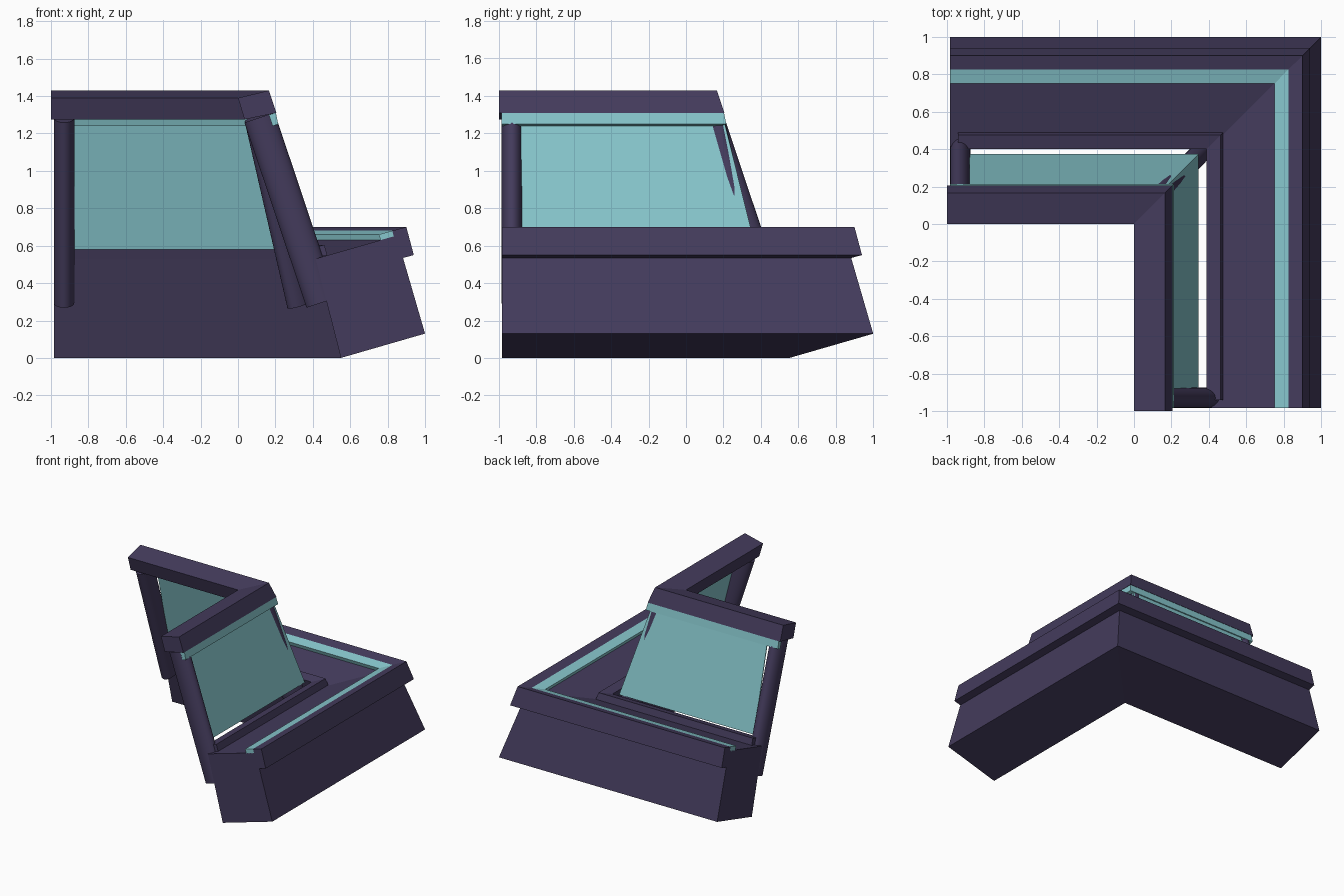
import bpy
import bmesh
from mathutils import Matrix, Vector

if "Cube" in bpy.data.objects:
    bpy.data.objects.remove(bpy.data.objects["Cube"], do_unlink=True)


def make_material(name, rgb):
    mat = bpy.data.materials.new(name)
    mat.use_nodes = True
    mat.diffuse_color = (*rgb, 1)
    mat.node_tree.nodes["Principled BSDF"].inputs["Base Color"].default_value = (*rgb, 1)
    return mat


purple = make_material("dark_purple", (0.057, 0.044, 0.107))
teal = make_material("pale_teal", (0.24, 0.565, 0.605))


def add_object(name, bm, mat):
    bmesh.ops.recalc_face_normals(bm, faces=bm.faces)
    mesh = bpy.data.meshes.new(name)
    bm.to_mesh(mesh)
    bm.free()
    mesh.materials.append(mat)
    obj = bpy.data.objects.new(name, mesh)
    bpy.context.collection.objects.link(obj)
    return obj


def corner_sweep(name, profile, end, mat, shift=0):
    """Sweep an (outward, height) profile along two arms with a mitred corner."""
    bm = bmesh.new()
    rings = [
        [bm.verts.new((u + shift, end, z)) for u, z in profile],
        [bm.verts.new((u + shift, u, z)) for u, z in profile],
        [bm.verts.new((end, u, z)) for u, z in profile],
    ]
    n = len(profile)
    for a, b in zip(rings, rings[1:]):
        for i in range(n):
            j = (i + 1) % n
            bm.faces.new((a[i], a[j], b[j], b[i]))
    bm.faces.new(rings[0])
    bm.faces.new(rings[-1])
    return add_object(name, bm, mat)


def pillar(name, bottom, top, side):
    """Leaning oval post; side is the horizontal direction across the lean."""
    bottom, top, side = Vector(bottom), Vector(top), Vector(side).normalized()
    axis = top - bottom
    depth = axis.cross(side).normalized()
    basis = Matrix((side * 0.055, depth * 0.085, axis)).transposed().to_4x4()
    bm = bmesh.new()
    bmesh.ops.create_cone(bm, cap_ends=True, segments=32, radius1=1, radius2=1, depth=1)
    bm.transform(Matrix.Translation((bottom + top) / 2) @ basis)
    obj = add_object(name, bm, purple)
    bpy.ops.object.select_all(action="DESELECT")
    obj.select_set(True)
    bpy.context.view_layer.objects.active = obj
    bpy.ops.object.shade_smooth_by_angle()


# Lower wall with its sloping floor, outer rim and inner lip
corner_sweep("base_wall", [(0.55, 0), (1, 0.13), (0.875, 0.56), (0.85, 0.655), (0.415, 0.53)], -0.983, purple)
corner_sweep("outer_rim", [(0.825, 0.68), (0.9, 0.7), (0.94, 0.55), (0.865, 0.53)], -0.983, purple)
corner_sweep("inner_lip", [(0.415, 0.53), (0.4, 0.585), (0.475, 0.605), (0.49, 0.55)], -0.94, purple, -0.013)
corner_sweep("rim_light_strip", [(0.765, 0.625), (0.752, 0.66), (0.825, 0.68), (0.838, 0.645)], -0.983, teal)

# Leaning glass and the top rail
corner_sweep("glass", [(0.19, 1.29), (0.198, 1.29), (0.374, 0.58), (0.366, 0.58)], -0.88, teal, -0.028)
corner_sweep("top_rail", [(0, 1.39), (0.165, 1.43), (0.205, 1.31), (0.035, 1.275)], -1, purple)
corner_sweep("rail_light_strip", [(0.165, 1.3), (0.203, 1.31), (0.215, 1.25), (0.185, 1.24)], -0.985, teal)

# Posts at the two ends and the mitred corner
pillar("left_end_pillar", (0.447, -0.93, 0.295), (0.115, -0.93, 1.285), (0, 1, 0))
pillar("right_end_pillar", (-0.93, 0.447, 0.295), (-0.93, 0.115, 1.285), (1, 0, 0))
pillar("corner_pillar", (0.333, 0.358, 0.29), (0.105, 0.13, 1.285), (1, -1, 0))
